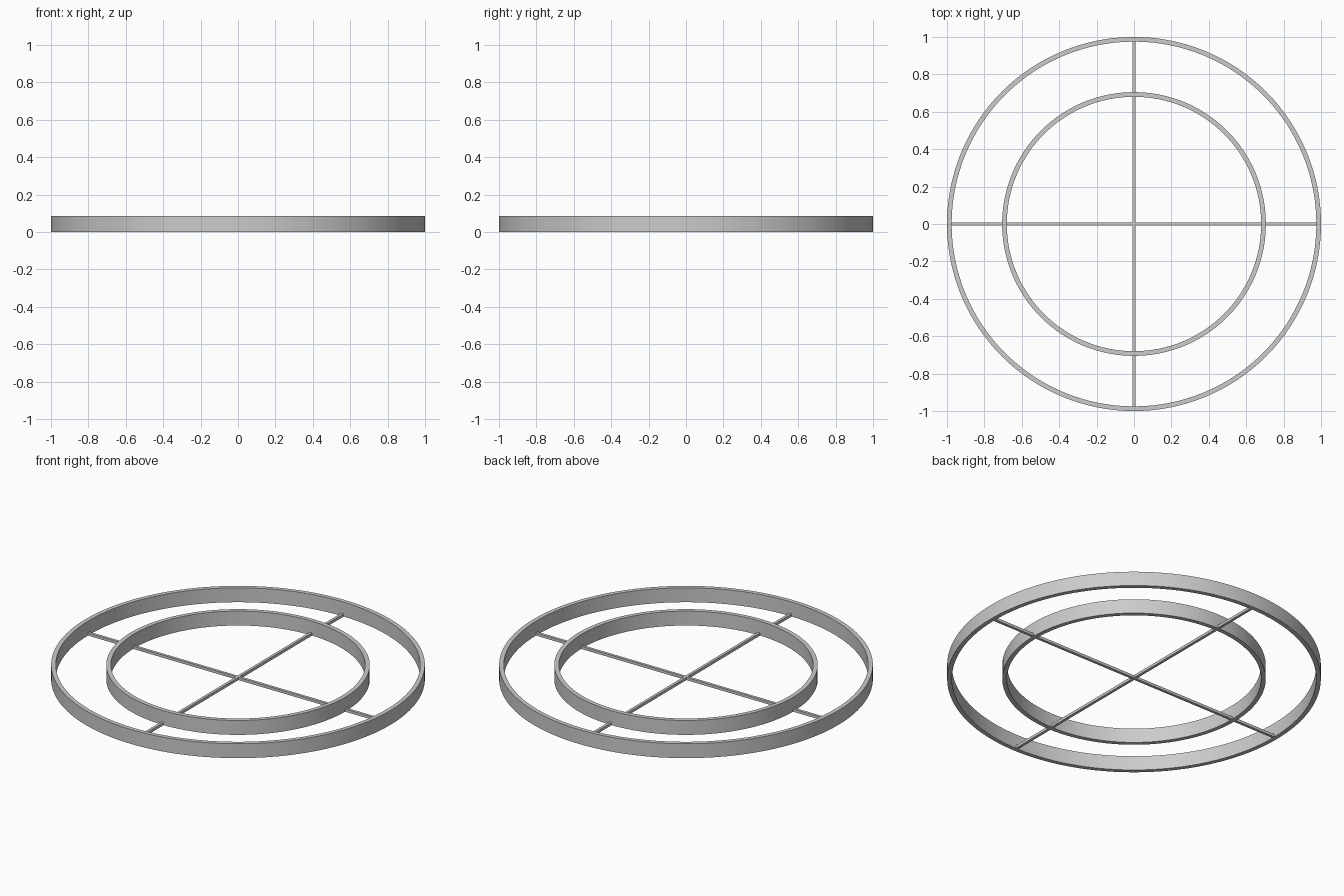
import bpy
import bmesh
import math

cube = bpy.data.objects.get("Cube")
if cube:
    bpy.data.objects.remove(cube, do_unlink=True)

HEIGHT = 0.085
BAR = 0.016
SIDES = 128

grey = bpy.data.materials.new("grey metal")
grey.use_nodes = True
grey.diffuse_color = (0.6, 0.6, 0.6, 1)
grey.node_tree.nodes["Principled BSDF"].inputs["Base Color"].default_value = (0.6, 0.6, 0.6, 1)


def add_object(name, bm):
    bmesh.ops.recalc_face_normals(bm, faces=bm.faces)
    mesh = bpy.data.meshes.new(name)
    bm.to_mesh(mesh)
    bm.free()
    mesh.materials.append(grey)
    obj = bpy.data.objects.new(name, mesh)
    bpy.context.collection.objects.link(obj)
    return obj


def hoop(name, outer, inner):
    """Flat band with a rectangular section, swept around z."""
    bm = bmesh.new()
    section = [(outer, 0), (outer, HEIGHT), (inner, HEIGHT), (inner, 0)]
    loops = []
    for i in range(SIDES):
        a = math.tau * i / SIDES
        loops.append([bm.verts.new((r * math.cos(a), r * math.sin(a), z)) for r, z in section])
    for i, here in enumerate(loops):
        there = loops[(i + 1) % SIDES]
        for j in range(4):
            k = (j + 1) % 4
            bm.faces.new((here[j], there[j], there[k], here[k]))
    obj = add_object(name, bm)
    bpy.ops.object.select_all(action="DESELECT")
    obj.select_set(True)
    bpy.context.view_layer.objects.active = obj
    bpy.ops.object.shade_smooth_by_angle(angle=math.radians(30))


def crossbar(name, length_x, length_y):
    """Thin square bar resting on the ground plane."""
    bm = bmesh.new()
    bmesh.ops.create_cube(bm, size=1)
    bmesh.ops.scale(bm, vec=(length_x, length_y, BAR), verts=bm.verts)
    bmesh.ops.translate(bm, vec=(0, 0, BAR / 2), verts=bm.verts)
    add_object(name, bm)


# Two concentric hoops
hoop("outer_ring", 1.0, 0.975)
hoop("inner_ring", 0.705, 0.68)

# Crossed bars joining the hoops
crossbar("crossbar_side_to_side", 1.96, BAR)
crossbar("crossbar_front_to_back", BAR, 1.96)
